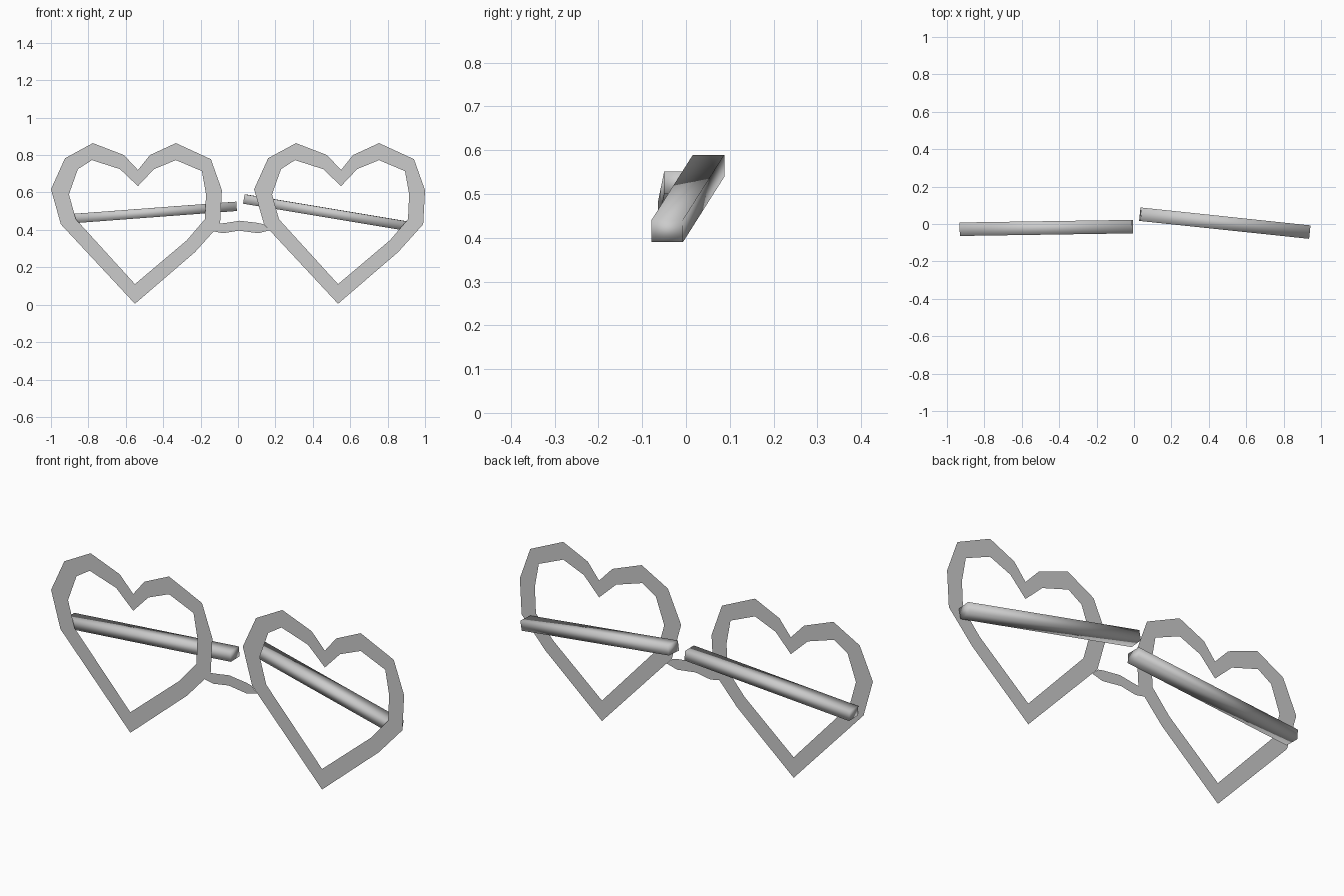
import bpy
from mathutils import Vector

if "Cube" in bpy.data.objects:
    bpy.data.objects.remove(bpy.data.objects["Cube"])

FRONT_Y = -0.084


def make_object(name, verts, faces):
    mesh = bpy.data.meshes.new(name)
    mesh.from_pydata(verts, [], faces)
    mesh.update()
    obj = bpy.data.objects.new(name, mesh)
    bpy.context.collection.objects.link(obj)
    return obj


def flat_strip(name, side_a, side_b, closed=False, dx=0.0):
    """Paper-thin band of quads between two outlines in the front plane."""
    n = len(side_a)
    verts = [(x + dx, FRONT_Y, z) for x, z in side_a + side_b]
    faces = []
    for i in range(n if closed else n - 1):
        j = (i + 1) % n
        faces.append((i, j, n + j, n + i))
    return make_object(name, verts, faces)


def temple(name, start, end, width=0.072, height=0.05):
    """Smooth-shaded square bar between two end centres."""
    start, end = Vector(start), Vector(end)
    axis = (end - start).normalized()
    side = Vector((0, 0, 1)).cross(axis).normalized()
    up = axis.cross(side)
    verts = [p + side * (a * width / 2) + up * (b * height / 2)
             for p in (start, end)
             for a, b in ((-1, -1), (1, -1), (1, 1), (-1, 1))]
    faces = [(3, 2, 1, 0), (4, 5, 6, 7)]
    faces += [(i, (i + 1) % 4, (i + 1) % 4 + 4, i + 4) for i in range(4)]
    obj = make_object(name, verts, faces)
    obj.data.shade_smooth()
    return obj


# Heart-shaped rims: the same outline placed twice
outer = [(-.233, .864), (-.067, .80), (.008, .72), (.072, .80), (.211, .864),
         (.398, .778), (.457, .612), (.447, .43), (.313, .281), (-.008, .005),
         (-.404, .43), (-.457, .617), (-.382, .783)]
inner = [(-.238, .773), (-.088, .725), (.008, .634), (.094, .725), (.211, .773),
         (.35, .714), (.372, .59), (.366, .457), (.27, .345), (-.008, .11),
         (-.324, .457), (-.361, .59), (-.313, .725)]
for label, dx in (("left", -0.543), ("right", 0.543)):
    flat_strip(label + "_heart_rim", outer, inner, closed=True, dx=dx)

# Nose bridge
flat_strip("nose_bridge",
           [(-.135, .393), (-.08, .382), (.005, .396), (.11, .382), (.168, .398)],
           [(-.098, .433), (-.06, .438), (.01, .449), (.10, .438), (.135, .431)])

# Folded temple arms behind the rims
temple("left_temple", (-.93, -.028, .457), (-.008, -.014, .526))
temple("right_temple", (.035, .052, .565), (.936, -.043, .415))
